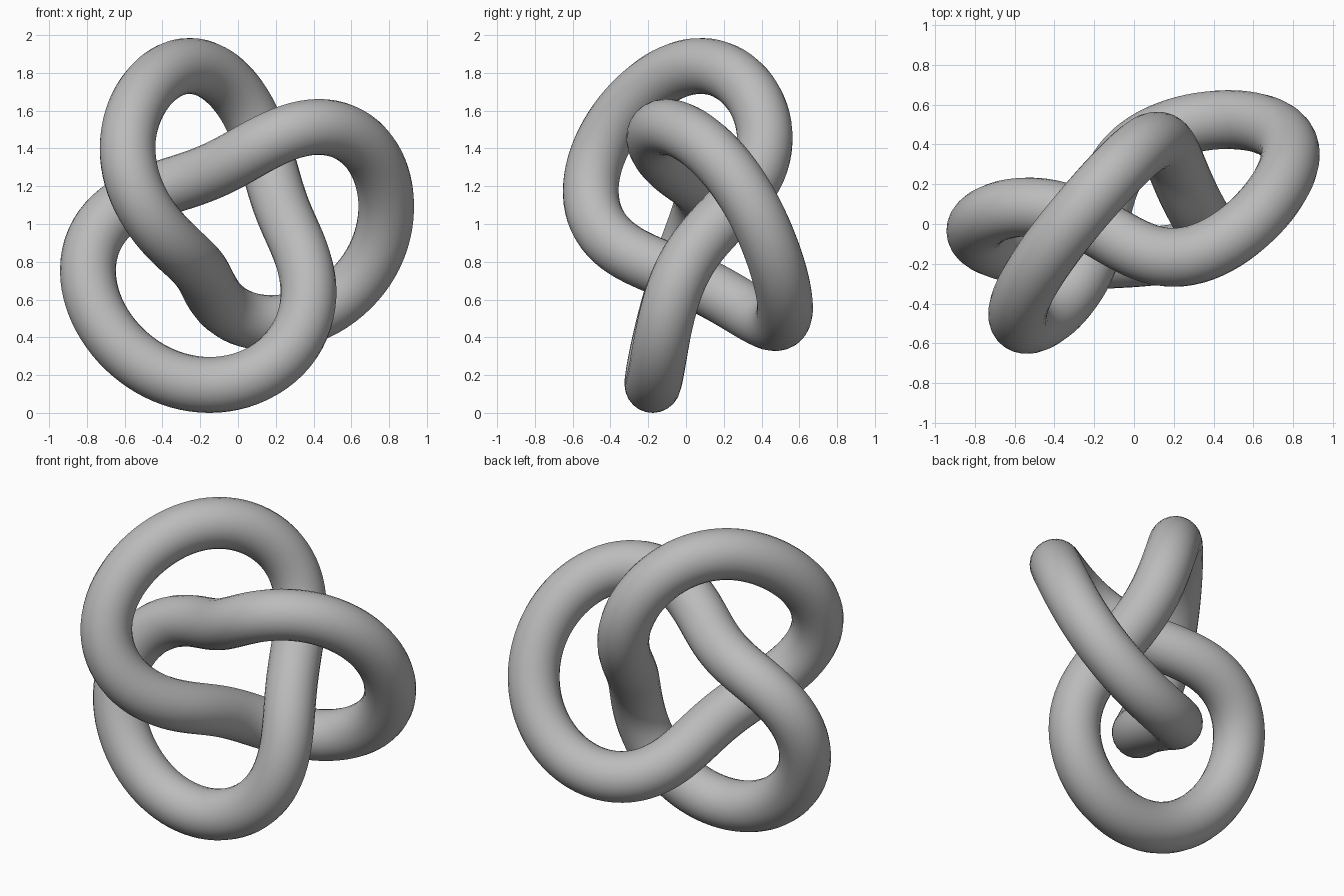
import bpy
from math import cos, sin, pi
from mathutils import Vector

TUBE_RADIUS = 0.148
SAMPLES = 220
HARMONICS = 8

cube = bpy.data.objects.get("Cube")
if cube:
    bpy.data.objects.remove(cube, do_unlink=True)

# Centre line of the closed knot, one lobe per group
bottom_lobe = [(.25, .18, 1.03), (.31, .08, .91), (.38, -.03, .72), (.32, -.12, .44),
               (.12, -.16, .22), (-.15, -.175, .147), (-.48, -.17, .24), (-.69, -.12, .45),
               (-.79, -.04, .74), (-.71, .05, 1.01), (-.52, .09, 1.16), (-.34, .06, 1.21)]
right_lobe = [(-.17, -.02, 1.26), (0, -.13, 1.35), (.17, -.17, 1.45), (.42, -.1, 1.53),
              (.69, .12, 1.38), (.79, .35, 1.12), (.7, .48, .78), (.52, .52, .6),
              (.3, .5, .5), (.13, .45, .482), (-.01, .37, .515), (-.11, .26, .58)]
top_lobe = [(-.16, .1, .67), (-.18, -.09, .76), (-.27, -.28, .83), (-.4, -.41, .94),
            (-.53, -.51, 1.17), (-.585, -.45, 1.42), (-.49, -.23, 1.7), (-.27, .07, 1.85),
            (-.02, .32, 1.71), (.13, .43, 1.43), (.18, .36, 1.24)]
path = [Vector(p) for p in bottom_lobe + right_lobe + top_lobe]


def spline_point(points, i, t):
    """Point on the closed Catmull-Rom segment that starts at index i."""
    a, b, c, d = (points[(i + k) % len(points)] for k in (-1, 0, 1, 2))
    return 0.5 * (2 * b + (c - a) * t + (2 * a - 5 * b + 4 * c - d) * t ** 2
                  + (3 * b - a - 3 * c + d) * t ** 3)


def resample(points, count):
    """Evenly spaced points along a closed polyline."""
    loop = points + points[:1]
    lengths = [(q - p).length for p, q in zip(loop, loop[1:])]
    step = sum(lengths) / count
    result, travelled, segment = [], 0.0, 0
    for n in range(count):
        while segment < len(lengths) - 1 and travelled + lengths[segment] < n * step:
            travelled += lengths[segment]
            segment += 1
        factor = (n * step - travelled) / lengths[segment]
        result.append(loop[segment].lerp(loop[segment + 1], factor))
    return result


def fair(points, harmonics):
    """Keep only the low harmonics, so that the loop flows evenly."""
    count = len(points)
    centre = sum(points, Vector()) / count
    result = [centre.copy() for _ in points]
    for h in range(1, harmonics + 1):
        angles = [2 * pi * h * n / count for n in range(count)]
        even = sum((p * cos(a) for p, a in zip(points, angles)), Vector()) * 2 / count
        odd = sum((p * sin(a) for p, a in zip(points, angles)), Vector()) * 2 / count
        for n, a in enumerate(angles):
            result[n] += even * cos(a) + odd * sin(a)
    return result


dense = [spline_point(path, i, k / 10) for i in range(len(path)) for k in range(10)]
centre_line = fair(resample(dense, SAMPLES), HARMONICS)

# Rest the knot on the ground
drop = min(p.z for p in centre_line) - TUBE_RADIUS
centre_line = [p - Vector((0, 0, drop)) for p in centre_line]

# Round tube swept along the loop
curve = bpy.data.curves.new("knot_path", "CURVE")
curve.dimensions = "3D"
curve.bevel_depth = TUBE_RADIUS
curve.bevel_resolution = 10
spline = curve.splines.new("POLY")
spline.points.add(len(centre_line) - 1)
for point, position in zip(spline.points, centre_line):
    point.co = (*position, 1)
spline.use_cyclic_u = True

# Plain grey surface
grey = bpy.data.materials.new("plain_grey")
grey.use_nodes = True
colour = (0.5, 0.5, 0.5, 1)
grey.diffuse_color = colour
grey.node_tree.nodes["Principled BSDF"].inputs["Base Color"].default_value = colour
curve.materials.append(grey)

knot = bpy.data.objects.new("knotted_tube", curve)
bpy.context.collection.objects.link(knot)
bpy.ops.object.select_all(action="DESELECT")
knot.select_set(True)
bpy.context.view_layer.objects.active = knot
bpy.ops.object.convert(target="MESH")
bpy.ops.object.shade_smooth()
